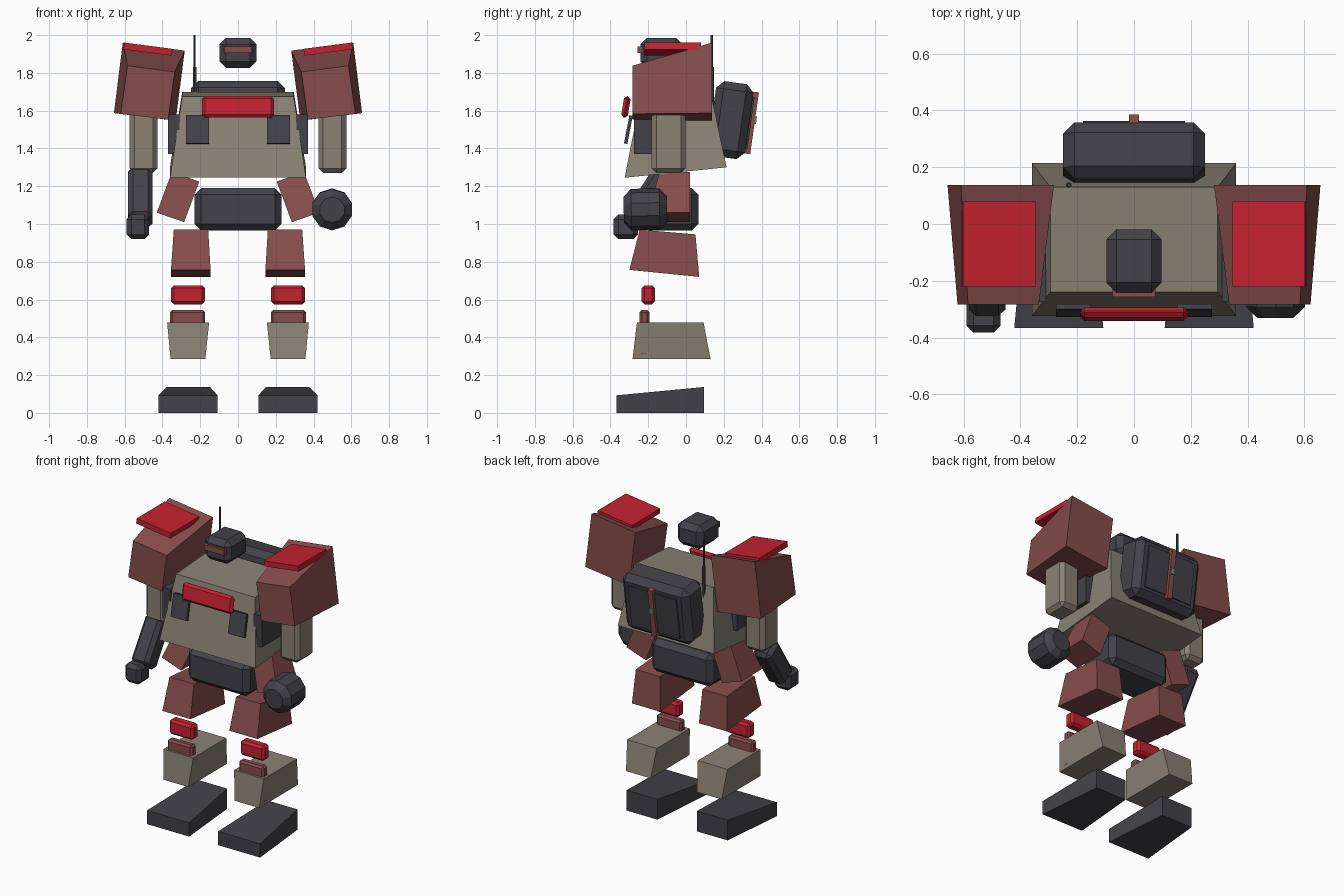
import bpy, bmesh, math
from mathutils import Matrix, Vector

if "Cube" in bpy.data.objects:
    bpy.data.objects.remove(bpy.data.objects["Cube"])


def material(name, rgb):
    m = bpy.data.materials.new(name)
    m.diffuse_color = (*rgb, 1)
    m.use_nodes = True
    m.node_tree.nodes["Principled BSDF"].inputs["Base Color"].default_value = m.diffuse_color
    return m


KHAKI = material("khaki", (0.254, 0.223, 0.178))
MAROON = material("maroon", (0.235, 0.074, 0.072))
RED = material("red", (0.55, 0.016, 0.030))
DARK = material("charcoal", (0.054, 0.054, 0.065))


def finish(name, mat, bm, bevel=0.0):
    if bevel:
        bmesh.ops.bevel(bm, geom=bm.edges[:], offset=bevel, segments=1,
                        profile=0.5, affect='EDGES')
    bmesh.ops.recalc_face_normals(bm, faces=bm.faces)
    me = bpy.data.meshes.new(name)
    bm.to_mesh(me)
    bm.free()
    me.materials.append(mat)
    ob = bpy.data.objects.new(name, me)
    bpy.context.collection.objects.link(ob)
    return ob


def box(name, mat, centre, size, bevel=0.0, rx=0.0, ry=0.0):
    """Box with chamfered edges, tilted by degrees about x and y."""
    bm = bmesh.new()
    bmesh.ops.create_cube(bm, size=1)
    bmesh.ops.scale(bm, vec=size, verts=bm.verts)
    ob = finish(name, mat, bm, bevel)
    ob.matrix_world = (Matrix.Translation(centre)
                       @ Matrix.Rotation(math.radians(ry), 4, 'Y')
                       @ Matrix.Rotation(math.radians(rx), 4, 'X'))
    return ob


def hexa(name, mat, a, b, side=1):
    """Solid between two quads a and b; side=-1 mirrors it in x."""
    bm = bmesh.new()
    va, vb = ([bm.verts.new((side * x, y, z)) for x, y, z in q] for q in (a, b))
    bm.faces.new(va)
    bm.faces.new(vb)
    for i in range(4):
        j = (i + 1) % 4
        bm.faces.new((va[i], va[j], vb[j], vb[i]))
    return finish(name, mat, bm)


def ring(x0, x1, y0, y1, zf, zb):
    """Level outline whose front edge is at height zf and back edge at zb."""
    return [(x0, y0, zf), (x1, y0, zf), (x1, y1, zb), (x0, y1, zb)]


def rod(name, mat, start, end, r, sides, bevel=0.0):
    p, q = Vector(start), Vector(end)
    bm = bmesh.new()
    bmesh.ops.create_cone(bm, cap_ends=True, segments=sides, radius1=r, radius2=r,
                          depth=(q - p).length)
    if bevel:
        caps = {e for f in bm.faces if len(f.verts) > 4 for e in f.edges}
        bmesh.ops.bevel(bm, geom=list(caps), offset=bevel, segments=1,
                        profile=0.5, affect='EDGES')
    ob = finish(name, mat, bm)
    ob.matrix_world = (Matrix.Translation((p + q) / 2)
                       @ (q - p).to_track_quat('Z', 'Y').to_matrix().to_4x4())
    return ob


# Torso, chest bumper and pelvis
hexa("torso", KHAKI, ring(-0.36, 0.36, -0.325, 0.215, 1.245, 1.30),
     ring(-0.295, 0.295, -0.24, 0.13, 1.675, 1.70))
box("chest_bumper", RED, (0, -0.318, 1.62), (0.38, 0.035, 0.115), 0.015, rx=-9)
box("pelvis", DARK, (0, -0.083, 1.078), (0.46, 0.296, 0.225), 0.035)

# Head and visor
box("head", DARK, (0, -0.13, 1.906), (0.195, 0.222, 0.16), 0.035)
box("visor", MAROON, (0, -0.235, 1.922), (0.15, 0.045, 0.036))

# Backpack with centre strip, and antenna
box("backpack", DARK, (0, 0.236, 1.55), (0.50, 0.20, 0.40), 0.04, rx=-8)
box("backpack_strip", MAROON, (0, 0.348, 1.535), (0.036, 0.03, 0.33), rx=-8)
box("backpack_clip", KHAKI, (0, 0.358, 1.55), (0.03, 0.03, 0.04), rx=-8)
box("backpack_panel", DARK, (0, 0.334, 1.535), (0.36, 0.02, 0.28), rx=-8)
rod("antenna", DARK, (-0.23, 0.137, 1.60), (-0.23, 0.137, 2.0), 0.007, 6)
rod("antenna_base", DARK, (-0.23, 0.137, 1.62), (-0.23, 0.137, 1.83), 0.011, 6)

for s, tag in ((-1, "right"), (1, "left")):
    # Chest plates and side vents
    box(f"{tag}_chest_plate", DARK, (s * 0.214, -0.305, 1.50),
        (0.12, 0.018, 0.152), rx=-11)
    box(f"{tag}_side_vent", DARK, (s * 0.34, -0.145, 1.475), (0.06, 0.26, 0.21))
    # Shoulder armour, narrower and lower at the front
    hexa(f"{tag}_shoulder", MAROON,
         [(0.585, -0.283, 1.838), (0.335, -0.283, 1.805),
          (0.37, -0.283, 1.553), (0.622, -0.283, 1.583)],
         [(0.61, 0.137, 1.96), (0.282, 0.137, 1.918),
          (0.33, 0.137, 1.547), (0.657, 0.137, 1.587)], s)
    box(f"{tag}_shoulder_plate", RED, (s * 0.477, -0.07, 1.926),
        (0.258, 0.30, 0.036), ry=-s * 7.4)
    box(f"{tag}_upper_arm", KHAKI, (s * 0.50, -0.092, 1.46),
        (0.148, 0.18, 0.38), 0.025)
    # Hip skirt, splayed outwards
    hexa(f"{tag}_hip_guard", MAROON,
         [(0.43, -0.20, 1.06), (0.285, -0.20, 1.01),
          (0.285, 0.02, 1.01), (0.43, 0.02, 1.06)],
         [(0.35, -0.14, 1.275), (0.205, -0.14, 1.225),
          (0.205, 0.02, 1.225), (0.35, 0.02, 1.275)], s)
    # Leg: thigh, knee pad, ankle block, shin and foot
    hexa(f"{tag}_thigh", MAROON, ring(0.145, 0.355, -0.30, 0.07, 0.757, 0.72),
         ring(0.158, 0.34, -0.245, 0.05, 0.97, 0.945), s)
    box(f"{tag}_knee_pad", RED, (s * 0.265, -0.20, 0.625),
        (0.18, 0.07, 0.10), 0.015)
    box(f"{tag}_ankle_block", MAROON, (s * 0.267, -0.22, 0.422),
        (0.186, 0.052, 0.245), 0.012)
    hexa(f"{tag}_shin", KHAKI, ring(0.173, 0.357, -0.283, 0.13, 0.285, 0.285),
         ring(0.153, 0.375, -0.26, 0.093, 0.478, 0.478), s)
    hexa(f"{tag}_foot", DARK,
         [(0.108, -0.367, 0), (0.422, -0.367, 0),
          (0.422, -0.367, 0.093), (0.108, -0.367, 0.093)],
         [(0.148, 0.095, 0), (0.378, 0.095, 0),
          (0.378, 0.095, 0.137), (0.148, 0.095, 0.137)], s)

# Right forearm reaching forwards and down, with a hand
box("right_forearm", DARK, (-0.517, -0.19, 1.14), (0.13, 0.14, 0.32), 0.025, rx=-33)
box("right_hand", DARK, (-0.53, -0.318, 0.985), (0.12, 0.13, 0.13), 0.025)

# Left forearm is a stubby barrel pointing forwards
rod("left_barrel", DARK, (0.498, -0.10, 1.08), (0.498, -0.33, 1.075), 0.11, 10, 0.04)
